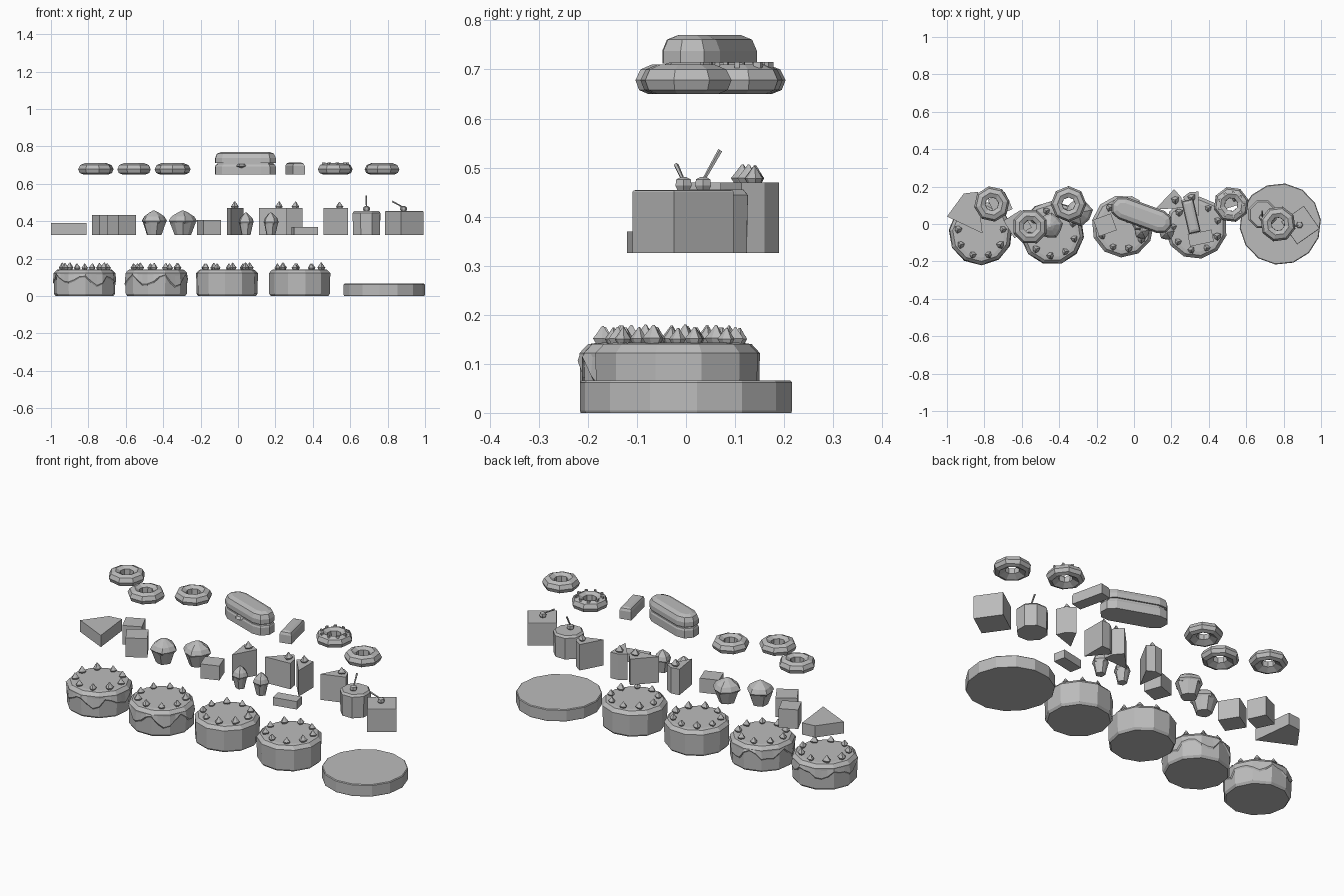
import bpy, bmesh, random
from math import sin, cos, pi, radians
from mathutils import Matrix, Vector

random.seed(4)
if "Cube" in bpy.data.objects:
    bpy.data.objects.remove(bpy.data.objects["Cube"])

GREY = bpy.data.materials.new("plain grey")
GREY.use_nodes = True
tone = (0.5, 0.5, 0.5, 1)
GREY.diffuse_color = tone
GREY.node_tree.nodes["Principled BSDF"].inputs["Base Color"].default_value = tone

LOW, MID, HIGH = 0, 0.326, 0.65   # the three shelf levels


def finish(name, bm, loc, angle=0):
    bmesh.ops.recalc_face_normals(bm, faces=bm.faces)
    mesh = bpy.data.meshes.new(name)
    bm.to_mesh(mesh)
    bm.free()
    mesh.materials.append(GREY)
    ob = bpy.data.objects.new(name, mesh)
    ob.location = loc
    ob.rotation_euler.z = radians(angle)
    bpy.context.collection.objects.link(ob)
    return ob


def lathe(name, profile, sides, loc, angle=0, closed=False, ridge=0):
    """Rings of (radius, height); ridge pulls every other side inwards."""
    bm = bmesh.new()
    rings = []
    for r, z in profile:
        ring = []
        for i in range(sides):
            a = 2 * pi * i / sides
            q = r * (1 - ridge * (i % 2))
            ring.append(bm.verts.new((q * cos(a), q * sin(a), z)))
        rings.append(ring)
    pairs = list(zip(rings, rings[1:]))
    if closed:
        pairs.append((rings[-1], rings[0]))
    else:
        bm.faces.new(rings[0])
        bm.faces.new(rings[-1])
    for a, b in pairs:
        for i in range(sides):
            j = (i + 1) % sides
            bm.faces.new((a[i], a[j], b[j], b[i]))
    return finish(name, bm, loc, angle)


def prism(name, outline, height, loc, angle=0, bevel=0):
    bm = bmesh.new()
    face = bm.faces.new([bm.verts.new((x, y, 0)) for x, y in outline])
    top = bmesh.ops.extrude_face_region(bm, geom=[face])["geom"]
    moved = [v for v in top if isinstance(v, bmesh.types.BMVert)]
    bmesh.ops.translate(bm, verts=moved, vec=(0, 0, height))
    if bevel:
        rim = [e for e in bm.edges if all(v.co.z > height / 2 for v in e.verts)]
        bmesh.ops.bevel(bm, geom=rim, offset=bevel, segments=2, profile=0.5, affect='EDGES')
    return finish(name, bm, loc, angle)


def block(name, sx, sy, height, loc, angle=0, bevel=0):
    x, y = sx / 2, sy / 2
    return prism(name, [(-x, -y), (x, -y), (x, y), (-x, y)], height, loc, angle, bevel)


def dollop(name, loc, size=1.0):
    s = size * random.uniform(0.9, 1.1)
    profile = [(0.013 * s, -0.003), (0.02 * s, 0.008 * s), (0.011 * s, 0.019 * s), (0.002 * s, 0.031 * s)]
    lathe(name, profile, 6, loc, random.uniform(0, 60), ridge=0.2)


def stick(name, start, end, r):
    a, b = Vector(start), Vector(end)
    bm = bmesh.new()
    turn = (b - a).to_track_quat('Z', 'Y').to_matrix().to_4x4()
    bmesh.ops.create_cone(bm, cap_ends=True, segments=5, radius1=r * 0.7, radius2=r,
                          depth=(b - a).length, matrix=turn)
    finish(name, bm, (a + b) / 2)


# Whole cakes ringed with cream
def cake(label, x, y, turn, drips):
    lathe(label + "_body", [(0.156, 0), (0.165, 0.012), (0.167, 0.122), (0.15, 0.14), (0.13, 0.143)],
          11, (x, y, LOW), turn)
    for i in range(9):
        a = 2 * pi * i / 9 + radians(turn)
        dollop(label + "_cream", (x + 0.122 * cos(a), y + 0.122 * sin(a), 0.143), 1.08)
    if drips:
        # Wavy icing skirt hugging the wall
        bm = bmesh.new()
        n = 33
        rows = [[], [], []]
        for i in range(n):
            a = 2 * pi * i / n
            seg = pi / 11
            wall = 0.166 * cos(seg) / cos(a % (2 * seg) - seg)
            drop = 0.075 + 0.022 * sin(a * 6) + random.uniform(-0.012, 0.012)
            for row, r, z in zip(rows, (wall, wall + 0.005, wall - 0.002), (0.121, drop + 0.012, drop)):
                row.append(bm.verts.new((r * cos(a), r * sin(a), z)))
        for a, b in zip(rows, rows[1:]):
            for i in range(n):
                bm.faces.new((a[i], a[i - 1], b[i - 1], b[i]))
        finish(label + "_icing", bm, (x, y, LOW), turn)


cake("first_cake", -0.82, -0.05, 10, True)
cake("second_cake", -0.437, -0.048, 25, True)
cake("third_cake", -0.06, -0.012, 5, False)
cake("fourth_cake", 0.332, -0.02, 18, False)

# Serving plate
lathe("plate", [(0.216, 0), (0.218, 0.005), (0.218, 0.062), (0.214, 0.066)], 14, (0.782, 0, LOW), 6)

# Ring doughnuts
RING = [(0.035, 0.018), (0.068, 0), (0.088, 0.008), (0.096, 0.028), (0.085, 0.05), (0.06, 0.06), (0.036, 0.048)]
for x, y, turn in ((-0.76, 0.107, 10), (-0.556, -0.014, 22), (-0.35, 0.107, 0), (0.52, 0.104, 15), (0.77, 0, 30)):
    lathe("doughnut", RING, 8, (x, y, HIGH), turn, closed=True)
for i in range(9):
    a = 2 * pi * i / 9
    block("sprinkle", 0.016, 0.01, 0.012, (0.52 + 0.066 * cos(a), 0.104 + 0.066 * sin(a), HIGH + 0.053), 70 * i)


# Filled long bun
def capsule(length, width, steps=4):
    r, d = width / 2, (length - width) / 2
    pts = []
    for side in (1, -1):
        for i in range(steps + 1):
            a = -pi / 2 + pi * i / steps
            pts.append((side * (d + r * cos(a)), side * r * sin(a)))
    return pts


BUN = (0.04, 0.048)
prism("lower_bun", capsule(0.345, 0.125), 0.056, (*BUN, HIGH), -20, 0.014)
prism("filling", capsule(0.32, 0.11), 0.02, (*BUN, HIGH + 0.05), -20)
prism("upper_bun", capsule(0.345, 0.125), 0.058, (*BUN, HIGH + 0.062), -20, 0.032)
lathe("sauce_blob", [(0.008, -0.01), (0.03, 0), (0.018, 0.012)], 6, (0.02, -0.005, HIGH + 0.045))

# Small loaf bar
block("loaf_bar", 0.065, 0.18, 0.064, (0.305, 0.04, HIGH), 13, 0.018)

# Flat pie slice
prism("pie_slice", [(-0.81, -0.05), (-0.835, 0.172), (-0.91, 0.163), (-1.0, 0.04)], 0.065, (0, 0, MID))

# Plain sponge blocks
block("sponge_block", 0.1, 0.1, 0.106, (-0.715, 0.105, MID), 25)
block("sponge_block", 0.11, 0.11, 0.106, (-0.622, 0, MID), 32)
block("short_block", 0.1, 0.095, 0.08, (-0.155, -0.005, MID), 20)
block("low_bar", 0.13, 0.065, 0.044, (0.357, -0.075, MID), 12)


# Muffins in ridged cups
def muffin(label, x, y, r, height, sides):
    h = height
    lathe(label + "_cup", [(r * 0.6, 0), (r * 0.95, h * 0.52)], sides, (x, y, MID), ridge=0.1)
    lathe(label + "_top", [(r * 0.9, h * 0.48), (r * 1.05, h * 0.58), (r * 0.85, h * 0.76), (r * 0.4, h * 0.92),
                           (r * 0.1, h)], sides, (x, y, MID), 10, ridge=0.12)


muffin("muffin", -0.45, -0.01, 0.068, 0.13, 10)
muffin("muffin", -0.295, 0.062, 0.073, 0.13, 8)
muffin("small_muffin", 0.042, -0.04, 0.041, 0.12, 10)
muffin("small_muffin", 0.175, -0.045, 0.041, 0.12, 10)


# Tall cake wedges with a dab of cream at the wide end
def wedge(x, y, angle, length, width):
    a, b = length / 2, width / 2
    prism("cake_wedge", [(-a, 0), (a * 0.8, -b), (a, 0), (a * 0.8, b)], 0.144, (x, y, MID), angle)
    t = radians(angle)
    dollop("wedge_cream", (x + a * 0.55 * cos(t), y + a * 0.55 * sin(t), MID + 0.143), 1.1)


wedge(-0.025, 0.075, 80, 0.15, 0.09)
wedge(0.182, 0.11, 25, 0.155, 0.11)
wedge(0.322, 0.105, 110, 0.14, 0.09)
wedge(0.512, 0.115, 40, 0.14, 0.1)


# Little cakes with a cherry on a stem
def cherry(x, y, tip):
    z = MID + 0.125
    lathe("cherry", [(0.012, 0), (0.019, 0.012), (0.017, 0.025), (0.006, 0.03)], 6, (x, y, z))
    stick("cherry_stem", (x, y, z + 0.022), tip, 0.005)


lathe("round_little_cake", [(0.078, 0), (0.08, 0.118), (0.07, 0.129)], 8, (0.687, 0.052, MID), 22)
cherry(0.687, 0.035, (0.685, 0.07, 0.535))
block("square_little_cake", 0.148, 0.148, 0.128, (0.89, -0.006, MID), 35, 0.004)
cherry(0.885, -0.005, (0.825, -0.02, 0.505))
